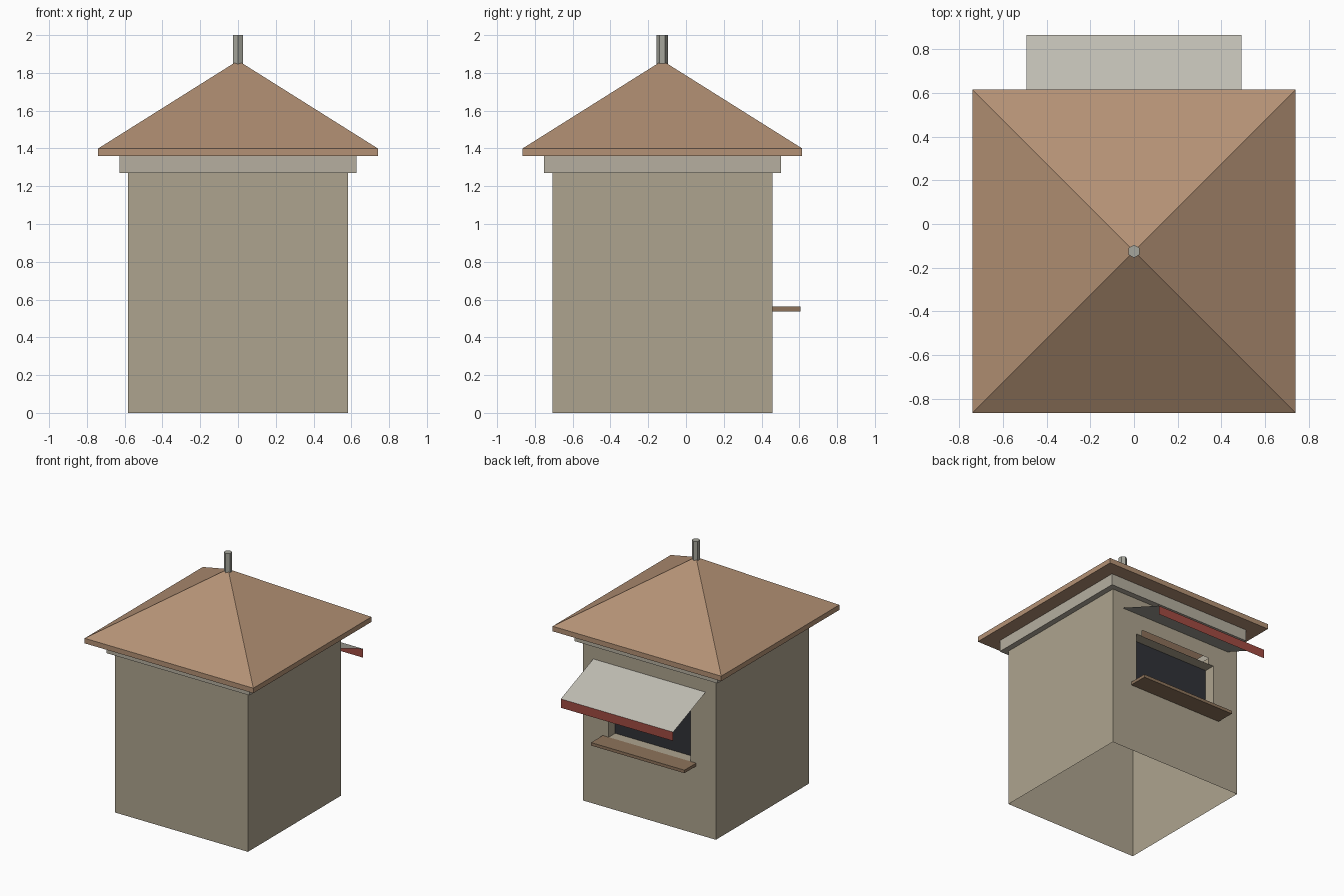
import bpy, bmesh

if "Cube" in bpy.data.objects:
    bpy.data.objects.remove(bpy.data.objects["Cube"])

CY = -0.125          # centre line of the hut in y
H = 0.583            # half width of the hut
BACK = CY + H        # plane of the back wall


def material(name, rgb):
    m = bpy.data.materials.new(name)
    m.diffuse_color = [(c / 255) ** 2.2 for c in rgb] + [1]
    m.use_nodes = True
    m.node_tree.nodes["Principled BSDF"].inputs["Base Color"].default_value = m.diffuse_color
    return m


WALL = material("plaster", (172, 162, 141))
TRIM = material("trim", (180, 173, 158))
TILE = material("roof_brown", (178, 144, 116))
WOOD = material("wood", (140, 115, 92))
RED = material("red_cloth", (160, 76, 68))
CLOTH = material("pale_cloth", (190, 187, 177))
DARK = material("dark_glass", (52, 53, 58))
METAL = material("metal", (165, 165, 155))


def build(name, faces, mat):
    """Mesh object from faces given as point lists."""
    bm = bmesh.new()
    for f in faces:
        bm.faces.new([bm.verts.new(p) for p in f])
    bmesh.ops.remove_doubles(bm, verts=bm.verts, dist=0.0005)
    me = bpy.data.meshes.new(name)
    bm.to_mesh(me)
    bm.free()
    ob = bpy.data.objects.new(name, me)
    bpy.context.collection.objects.link(ob)
    me.materials.append(mat)
    return ob


def shell(name, profile, mat, skip=()):
    """Square open shell swept through (half width, z) pairs."""
    def ring(h, z):
        return [(sx * h, CY + sy * h, z) for sx, sy in ((-1, -1), (1, -1), (1, 1), (-1, 1))]
    faces = []
    for a, b in zip(profile, profile[1:]):
        A, B = ring(*a), ring(*b)
        for i in range(4):
            if i in skip:
                continue
            j = (i + 1) % 4
            f = [A[i], A[j], B[j]]
            if b[0] > 0:
                f.append(B[i])
            faces.append(f)
    return build(name, faces, mat)


def panel(x0, x1, y0, z0, y1, z1):
    """Quad facing the back, lower edge at (y0, z0), upper edge at (y1, z1)."""
    return [(x1, y0, z0), (x0, y0, z0), (x0, y1, z1), (x1, y1, z1)]


# Walls: three plain sides, open at the bottom
shell("side_walls", [(H, 0), (H, 1.27)], WALL, skip=(2,))

# Back wall with the serving window and the narrow gap above it
xs = [-H, -0.36, -0.31, 0.31, 0.36, H]
zs = [0, 0.56, 0.98, 1.03, 1.27]
holes = {(1, 1), (2, 1), (3, 1), (2, 2)}
build("back_wall", [panel(xs[i], xs[i + 1], BACK, zs[k], BACK, zs[k + 1])
                    for i in range(5) for k in range(4) if (i, k) not in holes], WALL)

# Window reveal and dark pane
front = panel(-0.36, 0.36, BACK, 0.56, BACK, 0.98)
rear = panel(-0.36, 0.36, BACK - 0.085, 0.56, BACK - 0.085, 0.98)
build("window_reveal", [[front[i], front[(i + 1) % 4], rear[(i + 1) % 4], rear[i]]
                        for i in range(4)], WALL)
build("window_pane", [rear], DARK)

# Cornice and pyramid roof
shell("cornice", [(H, 1.27), (0.628, 1.27), (0.628, 1.36)], TRIM)
shell("roof", [(0.628, 1.36), (0.74, 1.36), (0.74, 1.40), (0, 1.865)], TILE)

# Awning sheet with hanging valance
build("awning", [panel(-0.493, 0.493, 0.865, 0.985, BACK, 1.147)], CLOTH)
build("awning_valance", [panel(-0.493, 0.493, 0.865, 0.915, 0.865, 0.985)], RED)

# Counter shelf
bpy.ops.mesh.primitive_cube_add(size=1, location=(0, (BACK + 0.605) / 2, 0.55))
shelf = bpy.context.object
shelf.name = "counter_shelf"
shelf.scale = (0.82, 0.605 - BACK, 0.024)
shelf.data.materials.append(WOOD)

# Six-sided roof pipe
bpy.ops.mesh.primitive_cylinder_add(vertices=6, radius=0.03, depth=0.16, location=(0, CY, 1.92))
pipe = bpy.context.object
pipe.name = "roof_pipe"
pipe.data.materials.append(METAL)
